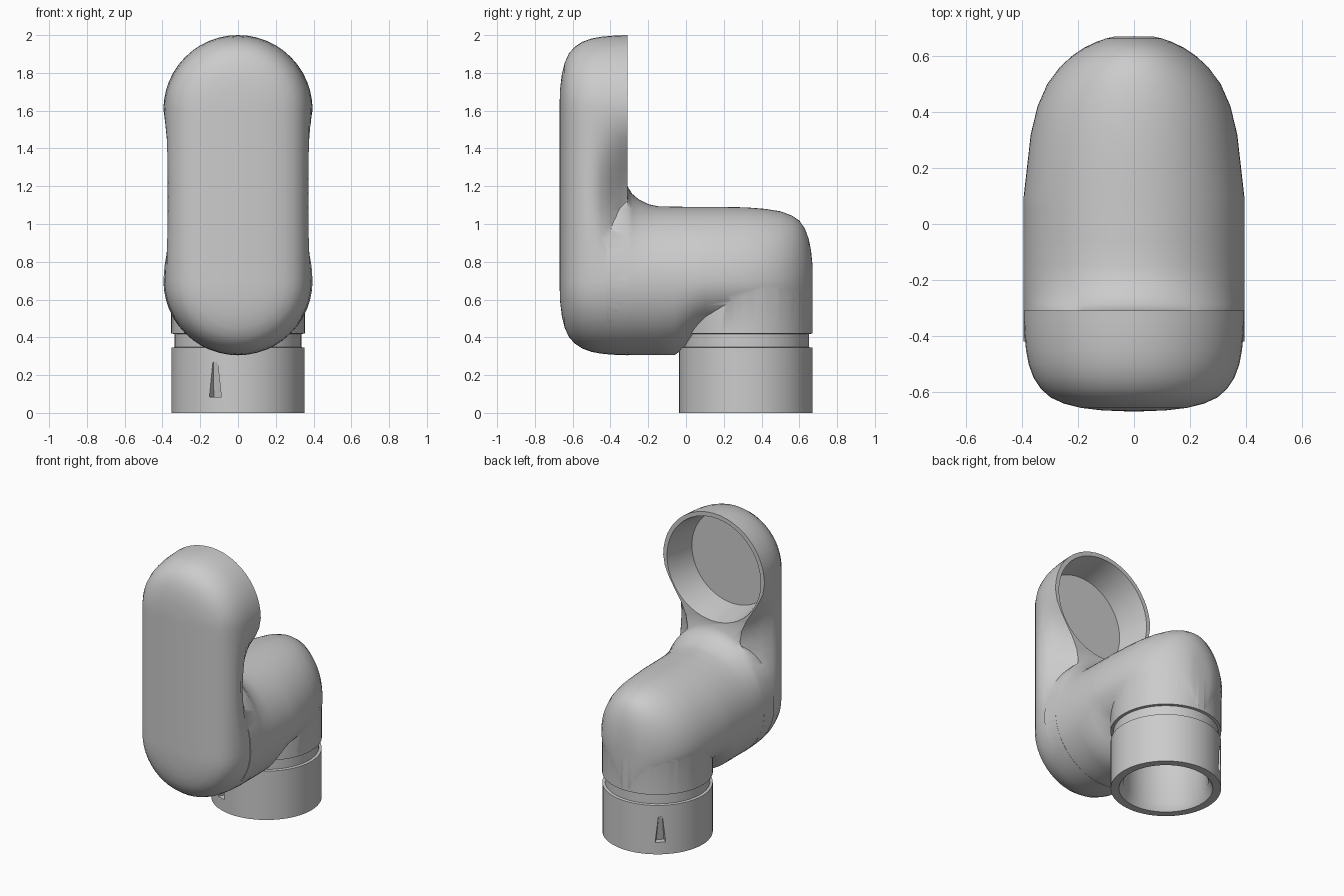
import bpy, bmesh, math
from math import sin, cos, pi, sqrt

if "Cube" in bpy.data.objects:
    bpy.data.objects.remove(bpy.data.objects["Cube"])

R, ZLOW, ZHIGH = 0.395, 0.70, 1.605
SY = 0.317          # plug axis position in y


def make(name, rings, caps=True):
    """Skin a list of equal-length closed rings into a solid."""
    bm = bmesh.new()
    vs = [[bm.verts.new(p) for p in r] for r in rings]
    n = len(rings[0])
    for a, b in zip(vs, vs[1:]):
        for i in range(n):
            j = (i + 1) % n
            bm.faces.new((a[i], a[j], b[j], b[i]))
    if caps:
        bm.faces.new(vs[0])
        bm.faces.new(vs[-1])
    bmesh.ops.recalc_face_normals(bm, faces=bm.faces)
    me = bpy.data.meshes.new(name)
    bm.to_mesh(me)
    bm.free()
    ob = bpy.data.objects.new(name, me)
    bpy.context.collection.objects.link(ob)
    return ob


def revolve_z(name, profile, n=64):
    return make(name, [[(r * cos(2 * pi * i / n), SY + r * sin(2 * pi * i / n), z)
                        for i in range(n)] for r, z in profile])


def boolean(target, other, op):
    m = target.modifiers.new(op, 'BOOLEAN')
    m.operation, m.object, m.solver = op, other, 'EXACT'
    bpy.ops.object.select_all(action='DESELECT')
    bpy.context.view_layer.objects.active = target
    target.select_set(True)
    bpy.ops.object.modifier_apply(modifier=m.name)
    bpy.data.objects.remove(other, do_unlink=True)


# Upright front shell: capsule outlines inset towards the front, pinched at the back
def capsule_ring(y, inset, pinch, n=24, side=12):
    r = R - inset
    pts = [(r * cos(pi * i / n), y, ZHIGH + r * sin(pi * i / n)) for i in range(n + 1)]
    sides = []
    for k in range(1, side):
        t = k / side
        sides.append((r - pinch * sin(pi * t) ** 2, ZHIGH + (ZLOW - ZHIGH) * t))
    pts += [(-x, y, z) for x, z in sides]
    pts += [(-r * cos(pi * i / n), y, ZLOW - r * sin(pi * i / n)) for i in range(n + 1)]
    pts += [(x, y, z) for x, z in reversed(sides)]
    return pts


shell = [(-.31, 0, .19), (-.35, .001, .15), (-.40, .004, .09), (-.45, .009, .035),
         (-.50, .018, .005), (-.55, .036, 0), (-.59, .063, 0), (-.62, .097, 0),
         (-.642, .145, 0), (-.657, .205, 0), (-.666, .28, 0), (-.67, .38, 0)]
body = make("elbow_body", [capsule_ring(*s) for s in shell])


# Horizontal barrel: sections with separate width, top height and bottom depth
def barrel_ring(y, top, bottom, n=64):
    w = R - .001
    if y > .1:
        w = min(w, .36 + .034 * max(0, (.4 - y) / .3))
    if y > SY:
        w *= sqrt(max(.02, 1 - ((y - SY) / .36) ** 2))
    return [(w * cos(2 * pi * i / n), y,
             ZLOW + (top if i < n / 2 else bottom) * sin(2 * pi * i / n)) for i in range(n)]


barrel = [(-.42, .50, .38), (-.31, .50, .393), (-.285, .46, .394), (-.25, .43, .394),
          (-.20, .405, .394), (-.15, .394, .394), (-.06, .392, .394), (0, .391, .35),
          (.05, .39, .305), (.10, .39, .275), (.22, .39, .27), (.32, .388, .27),
          (.42, .38, .27), (.50, .367, .27), (.56, .345, .27), (.60, .318, .27),
          (.63, .275, .27), (.65, .22, .27), (.662, .16, .27), (.67, .08, .27)]
boolean(body, make("barrel", [barrel_ring(*s) for s in barrel]), 'UNION')

# Downward neck, groove and plug
plug = revolve_z("plug", [(.353, 0), (.353, .345), (.335, .348), (.335, .418),
                          (.354, .42), (.354, .70)])
boolean(body, plug, 'UNION')

# Bore in the plug with a chamfered lip
bore = revolve_z("bore", [(.31, -.02), (.30, 0), (.27, .05), (.265, .50)])
boolean(body, bore, 'DIFFERENCE')

# Round mouth facing the back
n = 64
mouth = make("mouth_cavity", [[(r * cos(2 * pi * i / n), y, ZHIGH + r * sin(2 * pi * i / n))
                               for i in range(n)]
                              for y, r in [(-.29, .37), (-.31, .365), (-.40, .345), (-.53, .325)]])
boolean(body, mouth, 'DIFFERENCE')

# Small catch notches on the plug wall
for deg in (128, 250):
    a = math.radians(deg)
    ca, sa = cos(a), sin(a)
    rings = []
    for z, depth, w in [(.085, .045, .04), (.13, .035, .035), (.27, .004, .02)]:
        rings.append([(r * ca - s * sa, SY + r * sa + s * ca, z)
                      for r, s in [(.353 - depth, -w * .6), (.38, -w), (.38, w),
                                   (.353 - depth, w * .6)]])
    boolean(body, make("notch", rings), 'DIFFERENCE')

bpy.ops.object.select_all(action='DESELECT')
body.select_set(True)
bpy.context.view_layer.objects.active = body
bpy.ops.object.shade_smooth_by_angle(angle=math.radians(40))
